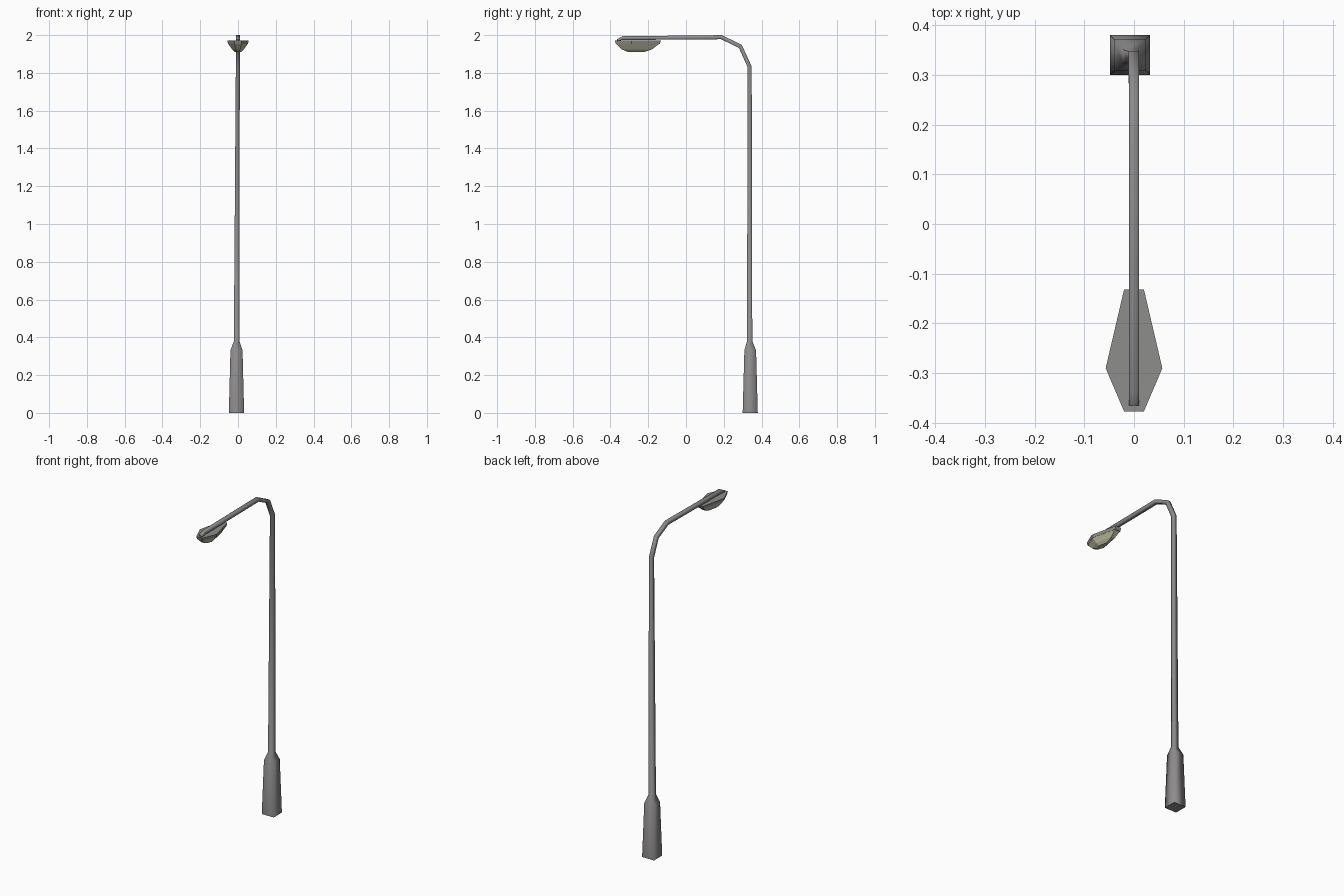
import bpy, bmesh, math
from mathutils import Vector

if "Cube" in bpy.data.objects:
    bpy.data.objects.remove(bpy.data.objects["Cube"])


def material(name, rgb):
    m = bpy.data.materials.new(name)
    m.diffuse_color = (*rgb, 1)
    m.use_nodes = True
    m.node_tree.nodes["Principled BSDF"].inputs["Base Color"].default_value = m.diffuse_color
    return m


grey = material("grey metal", (0.27, 0.26, 0.26))
housing_grey = material("housing grey", (0.27, 0.27, 0.26))
glass = material("warm glass", (0.50, 0.49, 0.34))


def loft(name, rings, mat, smooth=False):
    """Skin a list of matching point rings and cap both ends."""
    bm = bmesh.new()
    vs = [[bm.verts.new(p) for p in ring] for ring in rings]
    n = len(vs[0])
    for a, b in zip(vs, vs[1:]):
        for i in range(n):
            f = bm.faces.new((a[i], a[(i + 1) % n], b[(i + 1) % n], b[i]))
            f.smooth = smooth
    for cap in (vs[0], vs[-1]):
        f = bm.faces.new(cap)
        for e in f.edges:
            e.smooth = False
    bmesh.ops.recalc_face_normals(bm, faces=bm.faces[:])
    me = bpy.data.meshes.new(name)
    bm.to_mesh(me)
    bm.free()
    me.materials.append(mat)
    ob = bpy.data.objects.new(name, me)
    bpy.context.collection.objects.link(ob)
    return ob


def square(cx, y, z, hx, hd, deg):
    """Square section; deg is the lean of the path from vertical towards -y."""
    a = math.radians(deg)
    d = Vector((0, math.cos(a), math.sin(a))) * hd
    c, x = Vector((cx, y, z)), Vector((hx, 0, 0))
    return [c - x - d, c + x - d, c + x + d, c - x + d]


# Flared base, tapering post, bend and arm as one square tube
loft("post_and_arm", [
    square(-0.008, 0.340, 0.000, 0.0405, 0.0400, 0),
    square(-0.008, 0.340, 0.330, 0.0320, 0.0310, 0),
    square(-0.007, 0.337, 0.380, 0.0150, 0.0140, 0),
    square(-0.001, 0.337, 1.832, 0.0105, 0.0110, 12),
    square(0, 0.288, 1.940, 0.0105, 0.0110, 45),
    square(0, 0.188, 1.989, 0.0105, 0.0110, 78),
    square(0, -0.337, 1.984, 0.0105, 0.0100, 90),
    square(0, -0.365, 1.974, 0.0105, 0.0040, 90),
], grey, True)


# Hexagonal lamp head: outline scaled about its widest line
def hexagon(z, sx, sy, cy=-0.27):
    pts = [(-0.02, -0.132), (-0.057, -0.29), (-0.02, -0.377),
           (0.02, -0.377), (0.057, -0.29), (0.02, -0.132)]
    return [Vector((x * sx, cy + (y - cy) * sy, z)) for x, y in pts]


loft("lamp_housing", [hexagon(1.954, 0.93, 0.95), hexagon(1.972, 1, 1)], housing_grey)
loft("lamp_glass", [hexagon(1.911, 0.30, 0.36),
                    hexagon(1.925, 0.55, 0.66),
                    hexagon(1.955, 0.92, 0.94)], glass)
